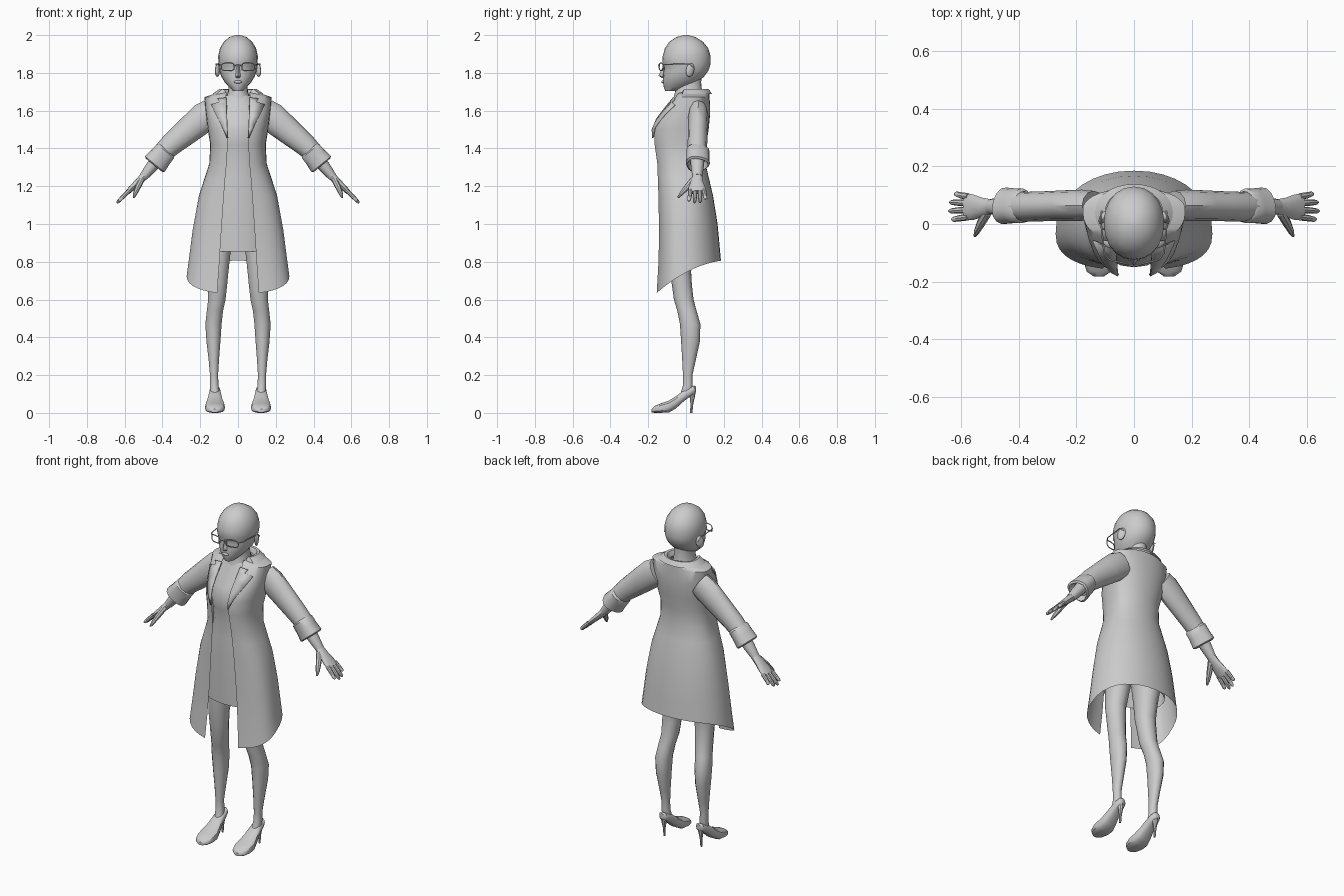
import bpy, bmesh, math
from mathutils import Vector

if "Cube" in bpy.data.objects:
    bpy.data.objects.remove(bpy.data.objects["Cube"])

grey = bpy.data.materials.new("light_grey")
grey.diffuse_color = (0.6, 0.6, 0.6, 1)
grey.use_nodes = True
grey.node_tree.nodes["Principled BSDF"].inputs["Base Color"].default_value = grey.diffuse_color


def finish(obj, mirror=False, angle=40):
    """Material, optional x mirror, smooth shading."""
    obj.data.materials.append(grey)
    if mirror:
        obj.modifiers.new("mirror", "MIRROR").use_clip = False
    bpy.ops.object.select_all(action="DESELECT")
    obj.select_set(True)
    bpy.context.view_layer.objects.active = obj
    bpy.ops.object.shade_smooth_by_angle(angle=math.radians(angle))
    return obj


def loft(name, rings, closed=True, caps=(False, False), mirror=False, angle=40):
    """Skin a list of equally long point rings."""
    bm = bmesh.new()
    rows = [[bm.verts.new(p) for p in r] for r in rings]
    n = len(rows[0])
    for a, b in zip(rows, rows[1:]):
        for i in range(n if closed else n - 1):
            j = (i + 1) % n
            bm.faces.new((a[i], a[j], b[j], b[i]))
    if caps[0]:
        bm.faces.new(rows[0])
    if caps[1]:
        bm.faces.new(rows[-1])
    bmesh.ops.recalc_face_normals(bm, faces=bm.faces)
    mesh = bpy.data.meshes.new(name)
    bm.to_mesh(mesh)
    bm.free()
    obj = bpy.data.objects.new(name, mesh)
    bpy.context.collection.objects.link(obj)
    return finish(obj, mirror, angle)


def spow(v, p):
    return math.copysign(abs(v) ** p, v)


def oval(z, w, yf, yb, yc=None, n=20, p=0.95):
    """Horizontal ring: half width, front y, back y, y of widest point."""
    yc = (yf + yb) / 2 if yc is None else yc
    pts = []
    for i in range(n):
        a = 2 * math.pi * i / n
        c = spow(math.cos(a), p)
        pts.append((w * spow(math.sin(a), p), yc - c * ((yc - yf) if c > 0 else (yb - yc)), z))
    return pts


def limb(name, stations, n=12, wave=0.0, caps=(True, True), mirror=True):
    """Tube along (x, y, z, radius across y, radius across the limb)."""
    rings = []
    for k, (x, y, z, ry, rn) in enumerate(stations):
        a, b = stations[0 if wave else max(k - 1, 0)], stations[3 if wave else min(k + 1, len(stations) - 1)]
        d = Vector(b[:3]) - Vector(a[:3])
        side = Vector((0, 1, 0))
        side = (side - d.normalized() * side.dot(d.normalized())).normalized()
        up = side.cross(d).normalized()
        ring = []
        for i in range(n):
            t = 2 * math.pi * i / n
            s = 1 + wave * math.cos(3 * t + 0.6)
            ring.append(Vector((x, y, z)) + side * (ry * s * math.cos(t)) + up * (rn * s * math.sin(t)))
        rings.append(ring)
    return loft(name, rings, caps=caps, mirror=mirror)


def wire(name, points, radius, cyclic=False, mirror=True):
    cu = bpy.data.curves.new(name, "CURVE")
    cu.dimensions = "3D"
    cu.bevel_depth, cu.bevel_resolution = radius, 1
    s = cu.splines.new("POLY")
    s.points.add(len(points) - 1)
    for q, p in zip(s.points, points):
        q.co = (*p, 1)
    s.use_cyclic_u = cyclic
    obj = bpy.data.objects.new(name, cu)
    bpy.context.collection.objects.link(obj)
    bpy.ops.object.select_all(action="DESELECT")
    obj.select_set(True)
    bpy.context.view_layer.objects.active = obj
    bpy.ops.object.convert(target="MESH")
    return finish(bpy.context.object, mirror)


def ball(name, loc, scale, rot=(0, 0, 0), mirror=False):
    bpy.ops.mesh.primitive_uv_sphere_add(segments=12, ring_count=8, location=loc, rotation=rot)
    obj = bpy.context.object
    obj.name, obj.scale = name, scale
    bpy.ops.object.transform_apply(location=True, rotation=True, scale=True)
    return finish(obj, mirror)


# Head and neck
loft("head", [oval(*r) for r in (
    (2.0, .012, -.012, .012), (1.99, .045, -.05, .05), (1.965, .075, -.088, .09),
    (1.93, .096, -.112, .118), (1.89, .105, -.123, .13), (1.85, .104, -.126, .13),
    (1.835, .101, -.118, .127), (1.81, .098, -.119, .118), (1.78, .088, -.121, .095),
    (1.75, .070, -.122, .06), (1.725, .047, -.118, .02), (1.705, .025, -.11, -.04))], caps=(True, True))
loft("neck", [oval(*r) for r in (
    (1.80, .05, -.05, .085), (1.75, .05, -.052, .08), (1.70, .052, -.058, .085), (1.65, .075, -.07, .09))])
loft("nose", [[(0, -.121, 1.835), (.007, -.117, 1.835), (0, -.11, 1.835), (-.007, -.117, 1.835)],
              [(0, -.146, 1.785), (.014, -.122, 1.78), (0, -.11, 1.78), (-.014, -.122, 1.78)],
              [(0, -.125, 1.772), (.008, -.12, 1.772), (0, -.11, 1.772), (-.008, -.12, 1.772)]], caps=(True, True))
ball("lips", (0, -.121, 1.752), (.022, .009, .008))
ball("ear", (.108, .022, 1.815), (.012, .024, .037), (math.radians(-12), 0, math.radians(25)), True)

# Glasses
rim = [(.054 + .034 * spow(math.cos(t), .6), -.142 + .02 * (.5 + .5 * math.cos(t)),
        1.832 + .02 * spow(math.sin(t), .6)) for t in [math.pi * i / 8 for i in range(16)]]
wire("glasses_rim", rim, .003, True)
wire("glasses_bridge", [(-.02, -.142, 1.838), (0, -.146, 1.842), (.02, -.142, 1.838)], .003, mirror=False)
wire("glasses_temple", [(.087, -.123, 1.842), (.104, -.10, 1.845), (.116, .02, 1.848), (.112, .045, 1.825)], .003)

# Dress over the torso
loft("dress", [oval(*r) for r in (
    (.855, .185, -.128, .13), (1.0, .185, -.13, .14), (1.15, .165, -.132, .12),
    (1.25, .14, -.13, .09), (1.34, .122, -.128, .08), (1.42, .125, -.138, .085),
    (1.49, .135, -.15, .10), (1.55, .14, -.125, .11), (1.62, .13, -.085, .11),
    (1.68, .07, -.06, .09))])

# Coat: z, half width, y of widest point, front y, back y, opening half width
COAT = [(1.695, .08, .05, -.03, .115, .06), (1.688, .13, .05, -.045, .125, .062),
        (1.672, .178, .05, -.055, .125, .064), (1.60, .172, .04, -.115, .128, .064),
        (1.55, .166, .03, -.152, .125, .06), (1.50, .16, .02, -.17, .12, .057),
        (1.42, .147, 0, -.166, .107, .055), (1.32, .152, 0, -.152, .103, .06),
        (1.24, .178, -.005, -.149, .122, .068), (1.15, .207, -.01, -.146, .143, .075),
        (.97, .24, -.02, -.142, .167, .09), (.84, .257, -.025, -.147, .177, .10),
        (.73, .272, -.03, -.155, .185, .11)]
P = 0.78


def coat_depth(w, yc, yf, ox):
    a0 = math.asin((ox / w) ** (1 / P))
    return a0, (yc - yf) / math.cos(a0) ** P


rings = []
for z, w, yc, yf, yb, ox in COAT:
    a0, depth = coat_depth(w, yc, yf, ox)
    ring = []
    for i in range(17):
        a = a0 + (math.pi - a0) * i / 16
        c, p = math.cos(a), (P if math.cos(a) > 0 else .95)
        x = w * max(math.sin(a), 0) ** p
        y = yc - spow(c, p) * (depth if c > 0 else yb - yc)
        u = (y + .155) / .335  # hem rises towards the back
        hem = .635 + .29 * u - .12 * u * u
        ring.append((x, y, z if z >= 1.15 else 1.15 - (1.15 - hem) * (1.15 - z) / .42))
    rings.append(ring)
loft("coat", rings, closed=False, mirror=True)


def coat_front(x, z):
    """y of the coat front at x, z."""
    for a, b in zip(COAT, COAT[1:]):
        if a[0] >= z >= b[0]:
            t = (a[0] - z) / (a[0] - b[0])
            _, w, yc, yf, _, ox = [m + (n - m) * t for m, n in zip(a, b)]
            _, depth = coat_depth(w, yc, yf, ox)
            return yc - depth * (1 - min(x / w, 1) ** (2 / P)) ** (P / 2)


# Lapels: inner and outer edges laid on the coat front
inner = [(.062, 1.67), (.062, 1.645), (.062, 1.625), (.06, 1.56), (.058, 1.50), (.055, 1.455)]
outer = [(.108, 1.665), (.098, 1.648), (.143, 1.633), (.118, 1.58), (.085, 1.515), (.059, 1.455)]
lap = [[(x, coat_front(x, z) - .012, z) for x, z in e] for e in (inner, outer)]
lapel = loft("lapel", lap, closed=False, mirror=True)
lapel.modifiers.new("thickness", "SOLIDIFY").thickness = .008

# Folded collar around the neck
rows = []
for z, w, yf, yb in ((1.685, .07, -.04, .095), (1.712, .085, -.045, .108), (1.714, .10, -.05, .12), (1.688, .135, -.062, .138)):
    full = oval(z, w, yf, yb, .04, n=32)
    rows.append([(x, y, zz - (.025 if i == 0 else 0)) for i, (x, y, zz) in enumerate(full[4:17])])
loft("collar", rows, closed=False, mirror=True)

# Sleeve, turned-up cuff and forearm
limb("sleeve", [(.14, .065, 1.59, .05, .075), (.18, .065, 1.565, .054, .079), (.24, .064, 1.515, .053, .073),
                (.30, .062, 1.465, .052, .066), (.36, .06, 1.415, .052, .059), (.42, .06, 1.355, .05, .05)])
limb("cuff", [(.380, .06, 1.395, .05, .05), (.386, .06, 1.387, .06, .058), (.412, .06, 1.355, .06, .06),
              (.443, .06, 1.318, .063, .066), (.446, .06, 1.312, .054, .055), (.425, .06, 1.338, .04, .04)],
     n=18, wave=.07, caps=(False, True))
limb("forearm", [(.41, .06, 1.36, .038, .036), (.46, .06, 1.30, .034, .031), (.50, .06, 1.25, .026, .023)])

# Hand
limb("palm", [(.49, .06, 1.26, .025, .022), (.525, .058, 1.225, .033, .019),
              (.56, .058, 1.192, .045, .016), (.585, .06, 1.168, .045, .013)])
for name, y0, y1, reach in (("index_finger", .024, .016, .068), ("middle_finger", .049, .045, .08),
                            ("ring_finger", .073, .075, .076), ("little_finger", .095, .104, .056)):
    x, z = .575, 1.178
    limb(name, [(x, y0, z, .012, .012), (x + reach * .45, (y0 + y1) / 2, z - reach * .44, .011, .011),
                (x + reach * .75, y1, z - reach * .76, .009, .009),
                (x + reach * .84, y1, z - reach * .84, .004, .004)], n=8)
limb("thumb", [(.51, .04, 1.235, .018, .016), (.53, .005, 1.195, .016, .015),
               (.545, -.025, 1.16, .011, .011), (.552, -.042, 1.14, .005, .005)], n=8)

# Legs: z, x, y, half width, half depth
LEG = [(.98, .095, -.01, .08, .09), (.85, .10, -.022, .062, .072), (.75, .105, -.03, .056, .057),
       (.68, .108, -.022, .052, .053), (.60, .112, -.012, .047, .052), (.54, .122, .005, .044, .051),
       (.47, .13, .022, .044, .054), (.38, .13, .024, .038, .05), (.28, .128, .016, .028, .036),
       (.20, .127, .009, .022, .025), (.15, .126, .01, .023, .025), (.10, .122, .0, .025, .03)]
loft("leg", [[(x + p[0], y + p[1], z) for p in oval(z, rx, -ry, ry, n=14)] for z, x, y, rx, ry in LEG],
     caps=(True, True), mirror=True)

# High-heeled shoe: y, half width, sole z, top z
SHOE = [(-.182, .018, .002, .02), (-.165, .042, 0, .038), (-.13, .053, 0, .052), (-.09, .052, .002, .066),
        (-.055, .043, .022, .088), (-.015, .034, .058, .118), (.02, .03, .085, .135), (.043, .025, .098, .145),
        (.053, .012, .108, .14)]
loft("shoe", [[(.122 + w * spow(math.cos(t), .8), y, max((lo + hi) / 2 + (hi - lo) / 2 * spow(math.sin(t), .7), lo))
               for t in [2 * math.pi * i / 14 for i in range(14)]] for y, w, lo, hi in SHOE],
     caps=(True, True), mirror=True)
loft("stiletto_heel", [[(.122 + r * math.cos(t), y + r * math.sin(t), z) for t in [math.pi * i / 4 for i in range(8)]]
                       for z, y, r in ((.115, .03, .022), (.085, .033, .014), (.05, .031, .008), (0, .028, .006))],
     caps=(True, True), mirror=True)
